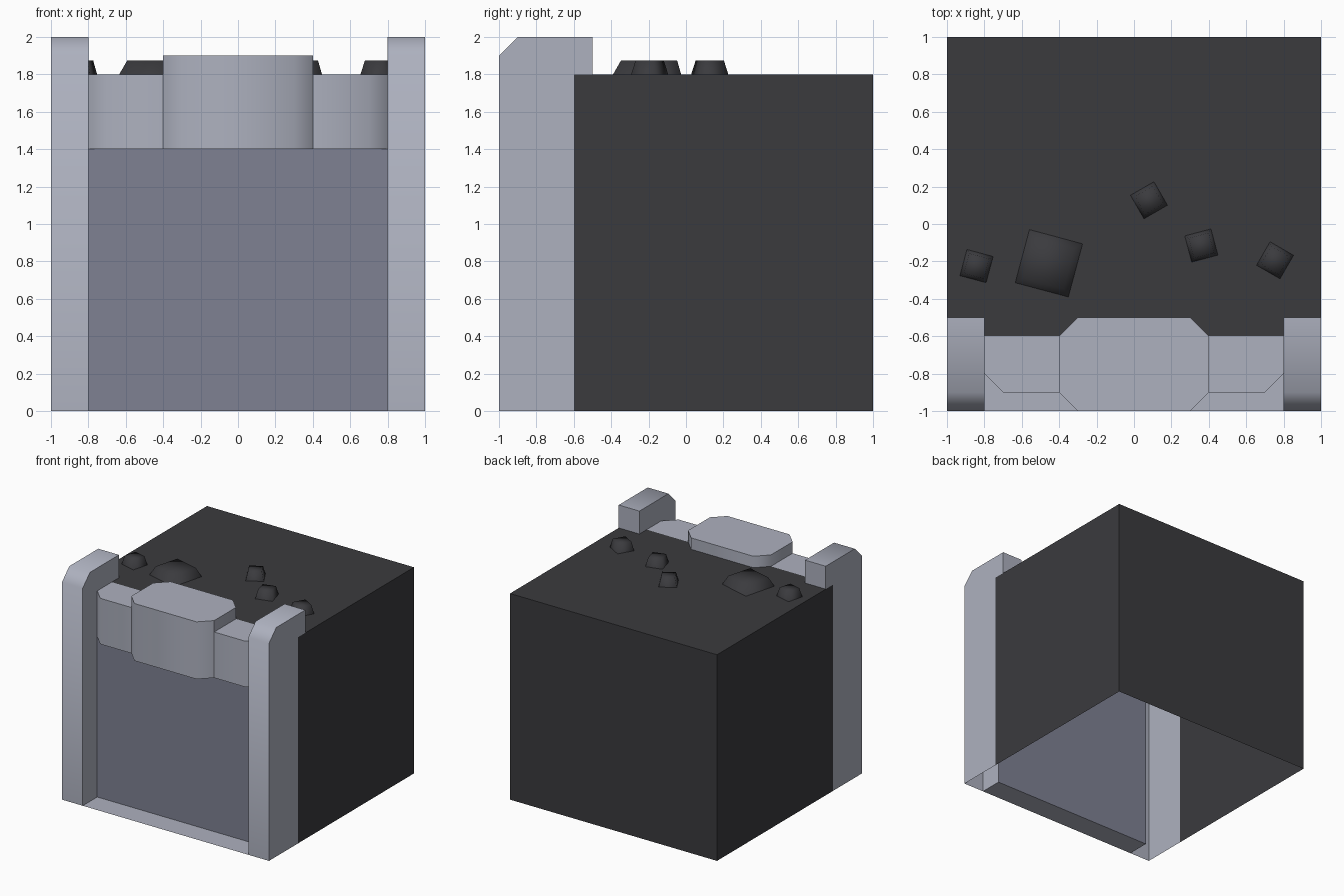
import bpy, bmesh, math
from mathutils import Vector, Matrix

if "Cube" in bpy.data.objects:
    bpy.data.objects.remove(bpy.data.objects["Cube"])


def material(name, color):
    m = bpy.data.materials.new(name)
    m.diffuse_color = (*color, 1)
    m.use_nodes = True
    m.node_tree.nodes["Principled BSDF"].inputs["Base Color"].default_value = m.diffuse_color
    return m


METAL = material("light_metal", (0.42, 0.44, 0.52))
PANEL = material("panel_metal", (0.21, 0.22, 0.29))
ROCK = material("dark_rock", (0.043, 0.043, 0.048))


def build(name, faces, ref, mat, angle=50):
    """Mesh from polygons, each turned to face away from the point ref."""
    bm = bmesh.new()
    for pts in faces:
        f = bm.faces.new([bm.verts.new(p) for p in pts])
        f.normal_update()
        if f.normal.dot(f.calc_center_median() - Vector(ref)) < 0:
            f.normal_flip()
    bmesh.ops.remove_doubles(bm, verts=bm.verts[:], dist=1e-4)
    me = bpy.data.meshes.new(name)
    bm.to_mesh(me)
    bm.free()
    me.materials.append(mat)
    ob = bpy.data.objects.new(name, me)
    bpy.context.collection.objects.link(ob)
    bpy.ops.object.select_all(action='DESELECT')
    ob.select_set(True)
    bpy.context.view_layer.objects.active = ob
    bpy.ops.object.shade_smooth_by_angle(angle=math.radians(angle))
    return ob


def flat(path, z):
    return [(x, y, z) for x, y in path]


def walls(path, z0, z1):
    return [[(*a, z0), (*b, z0), (*b, z1), (*a, z1)] for a, b in zip(path, path[1:])]


# Rock body: sides, back and top; open at the bottom and front
build("rock_body",
      walls([(1, -0.6), (1, 1), (-1, 1), (-1, -0.6)], 0, 1.8)
      + [flat([(1, -0.6), (1, 1), (-1, 1), (-1, -0.6)], 1.8)],
      (0, 0, 0.9), ROCK)

# Recessed front panel and the ground strip before it
build("front_panel", walls([(-0.8, -0.8), (0.8, -0.8)], 0, 1.4), (0, 0, 0.7), PANEL)
build("ground_sill", [flat([(-0.8, -1), (0.8, -1), (0.8, -0.8), (-0.8, -0.8)], 0)],
      (0, -0.9, -1), METAL)

# Corner posts and outer beam pieces, mirrored
rim = [(-1, 0), (-1, 1.9), (-0.9, 2), (-0.5, 2), (-0.5, 1.8)]
edge = [(0.4, -0.9), (0.7, -0.9), (0.8, -0.8)]
for side, s in (("left", -1), ("right", 1)):
    faces = [[(s * 1, *a), (s * 0.8, *a), (s * 0.8, *b), (s * 1, *b)]
             for a, b in zip(rim, rim[1:])]
    for x, depth in ((1, -0.6), (0.8, -0.8)):
        faces.append([(s * x, *p) for p in rim + [(depth, 1.8), (depth, 0)]])
    build(side + "_post", faces, (s * 0.9, -0.75, 1), METAL)

    front = [(s * x, y) for x, y in edge]
    build(side + "_beam",
          walls(front, 1.4, 1.8)
          + [flat(front + [(s * 0.8, -0.6), (s * 0.4, -0.6)], 1.8),
             flat(front + [(s * 0.4, -0.8)], 1.4)],
          (s * 0.55, -0.7, 1.6), METAL)

# Raised middle beam block
front = [(-0.4, -0.9), (-0.3, -1), (0.3, -1), (0.4, -0.9)]
back = [(0.4, -0.6), (0.3, -0.5), (-0.3, -0.5), (-0.4, -0.6)]
build("middle_beam",
      walls(front, 1.4, 1.9)
      + walls([front[-1]] + back + [front[0]], 1.8, 1.9)
      + [flat(front + back, 1.9),
         flat(front + [(0.4, -0.8), (-0.4, -0.8)], 1.4)],
      (0, -0.75, 1.6), METAL)

# Loose stones: tapered square blocks (x, y, side, turn in degrees)
square = [(-1, -1), (1, -1), (1, 1), (-1, 1), (-1, -1)]
for i, (x, y, size, turn) in enumerate([(-0.455, -0.21, 0.294, -15),
                                        (-0.842, -0.225, 0.145, -15),
                                        (0.08, 0.127, 0.145, 30),
                                        (0.36, -0.115, 0.145, 15),
                                        (0.754, -0.194, 0.145, -30)]):
    h, t = size / 2, size / 2 * 0.76
    faces = [[(a[0] * h, a[1] * h, 0), (b[0] * h, b[1] * h, 0),
              (b[0] * t, b[1] * t, 0.075), (a[0] * t, a[1] * t, 0.075)]
             for a, b in zip(square, square[1:])]
    faces.append([(a * t, b * t, 0.075) for a, b in square[:4]])
    stone = build(f"stone_{i + 1}", faces, (0, 0, 0.03), ROCK, 180)
    stone.matrix_world = (Matrix.Translation((x, y, 1.8))
                          @ Matrix.Rotation(math.radians(turn), 4, 'Z'))
